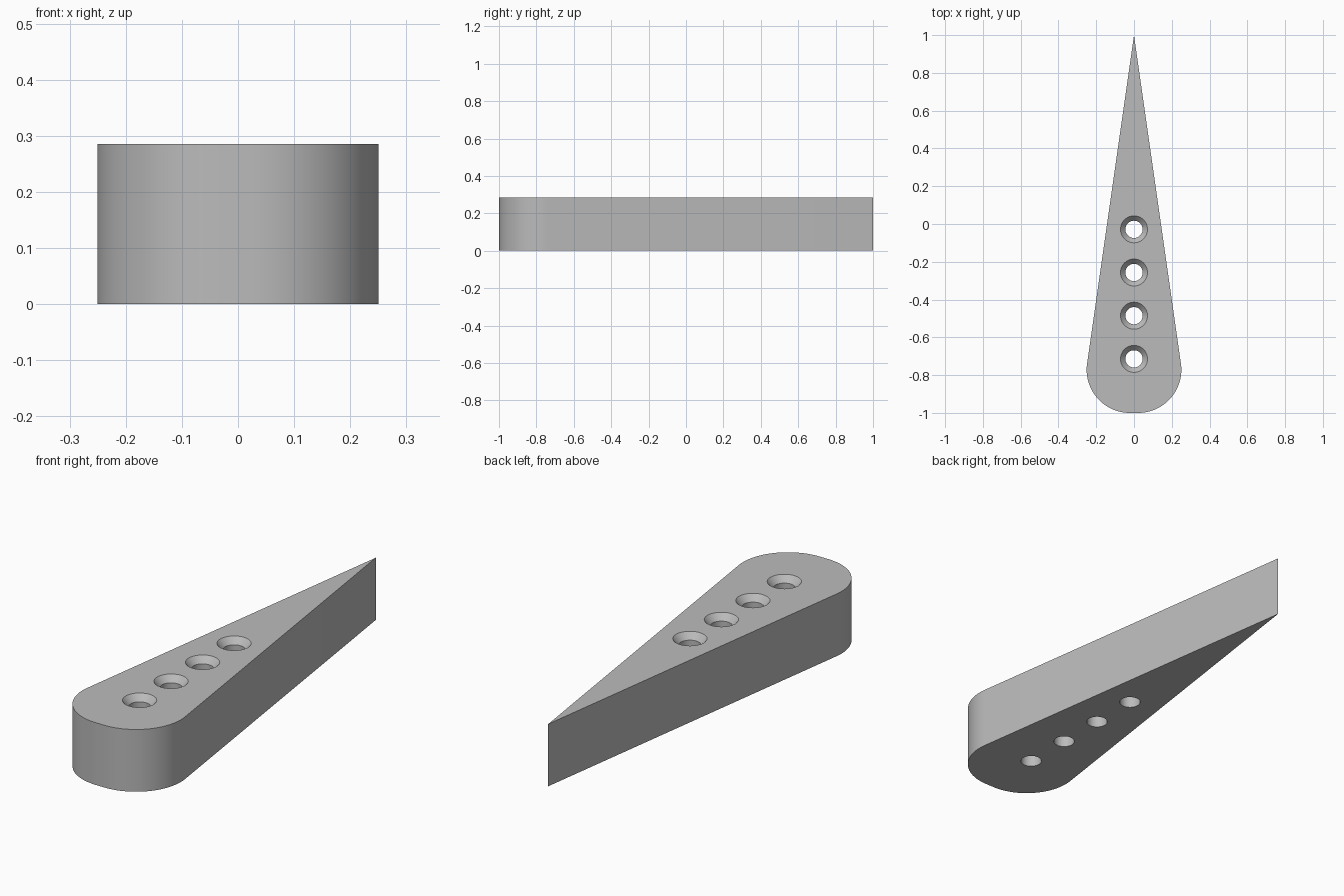
import bpy, bmesh, math

HEIGHT = 0.286
TIP_Y, BASE_Y = 1.0, -1.0
SLOPE = 1 / 7            # half width gained per unit from the tip
FILLET = 0.2286          # rounding of the two blunt corners
HOLE_R, SINK_R = 0.0457, 0.0715
HOLE_Y = [-0.714 + 0.2286 * i for i in range(4)]

cube = bpy.data.objects.get("Cube")
if cube:
    bpy.data.objects.remove(cube, do_unlink=True)

grey = bpy.data.materials.new("plain grey")
grey.use_nodes = True
colour = (0.5, 0.5, 0.5, 1)
grey.diffuse_color = colour
grey.node_tree.nodes["Principled BSDF"].inputs["Base Color"].default_value = colour


def make_object(name, bm):
    bmesh.ops.recalc_face_normals(bm, faces=bm.faces)
    mesh = bpy.data.meshes.new(name)
    bm.to_mesh(mesh)
    bm.free()
    mesh.materials.append(grey)
    obj = bpy.data.objects.new(name, mesh)
    bpy.context.collection.objects.link(obj)
    return obj


# Wedge outline: sharp tip, straight flanks, two large fillets at the blunt end
cy = BASE_Y + FILLET
cx = SLOPE * (TIP_Y - cy) - FILLET * math.hypot(1, SLOPE)
end = math.atan(SLOPE)
steps = 24
arc = []
for i in range(steps + 1):
    a = -math.pi / 2 + (end + math.pi / 2) * i / steps
    arc.append((cx + FILLET * math.cos(a), cy + FILLET * math.sin(a)))
outline = arc + [(0, TIP_Y)] + [(-x, y) for x, y in reversed(arc)]

bm = bmesh.new()
base = bm.faces.new([bm.verts.new((x, y, 0)) for x, y in outline])
ext = bmesh.ops.extrude_face_region(bm, geom=[base], use_keep_orig=True)
top = [v for v in ext["geom"] if isinstance(v, bmesh.types.BMVert)]
bmesh.ops.translate(bm, verts=top, vec=(0, 0, HEIGHT))
wedge = make_object("wedge_body", bm)

# Countersunk through holes, cut by stacked rings
bm = bmesh.new()
lip = 0.02
sink_depth = 0.0286
flare = (SINK_R - HOLE_R) / sink_depth
profile = [(HOLE_R, -lip), (HOLE_R, HEIGHT - sink_depth),
           (SINK_R + lip * flare, HEIGHT + lip)]
sides = 40
for y in HOLE_Y:
    rings = []
    for r, z in profile:
        angles = [2 * math.pi * i / sides for i in range(sides)]
        rings.append([bm.verts.new((r * math.cos(a), y + r * math.sin(a), z))
                      for a in angles])
    for low, high in zip(rings, rings[1:]):
        for i in range(sides):
            j = (i + 1) % sides
            bm.faces.new((low[i], low[j], high[j], high[i]))
    bm.faces.new(rings[0])
    bm.faces.new(rings[-1])
cutter = make_object("hole_cutter", bm)
cutter.hide_render = True

cut = wedge.modifiers.new("screw_holes", 'BOOLEAN')
cut.operation = 'DIFFERENCE'
cut.solver = 'EXACT'
cut.object = cutter

bpy.ops.object.select_all(action='DESELECT')
wedge.select_set(True)
bpy.context.view_layer.objects.active = wedge
bpy.ops.object.modifier_apply(modifier=cut.name)
bpy.data.objects.remove(cutter, do_unlink=True)
bpy.ops.object.shade_smooth_by_angle(angle=math.radians(30))
